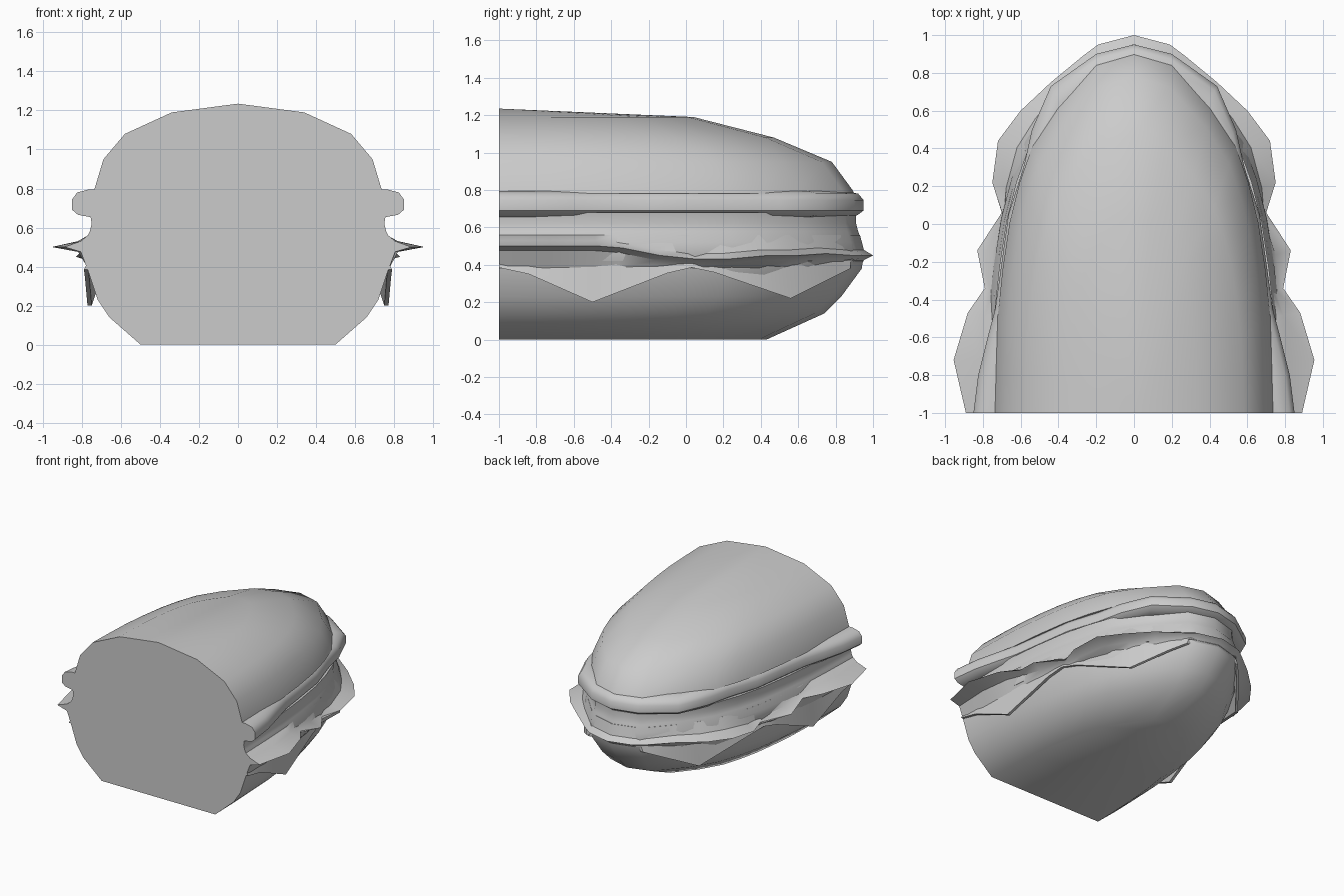
import bpy, bmesh, math

cube = bpy.data.objects.get("Cube")
if cube:
    bpy.data.objects.remove(cube, do_unlink=True)

grey = bpy.data.materials.new("plain grey")
grey.use_nodes = True
grey.diffuse_color = (0.6, 0.6, 0.6, 1)
grey.node_tree.nodes["Principled BSDF"].inputs["Base Color"].default_value = (0.6, 0.6, 0.6, 1)

CUT = -1.0  # the flat cut face of the half loaf
# Plan outline of the loaf: share of half width, share of length from the cut
PLAN = [(1, 0), (.99, .14), (.975, .27), (.94, .4), (.89, .53), (.82, .64),
        (.73, .74), (.55, .85), (.27, .97), (0, 1)]


def finish(name, bm, angle):
    bmesh.ops.remove_doubles(bm, verts=bm.verts, dist=0.0005)
    bmesh.ops.recalc_face_normals(bm, faces=bm.faces)
    mesh = bpy.data.meshes.new(name)
    bm.to_mesh(mesh)
    bm.free()
    mesh.materials.append(grey)
    obj = bpy.data.objects.new(name, mesh)
    bpy.context.collection.objects.link(obj)
    bpy.ops.object.select_all(action='DESELECT')
    obj.select_set(True)
    bpy.context.view_layer.objects.active = obj
    bpy.ops.object.shade_smooth_by_angle(angle=math.radians(angle))
    return obj


def loft(name, halves, angle=42, close_top=True):
    """Skin stacked half outlines, mirrored across x."""
    bm = bmesh.new()
    rings = []
    for half in halves:
        full = half + [(-x, y, z) for x, y, z in reversed(half[:-1])]
        rings.append([bm.verts.new(p) for p in full])
    n = len(rings[0])
    for a, b in zip(rings, rings[1:]):
        for i in range(n):
            j = (i + 1) % n
            bm.faces.new((a[i], a[j], b[j], b[i]))
    bm.faces.new(rings[0])
    if close_top:
        bm.faces.new(rings[-1])
    return finish(name, bm, angle)


def level(width, end, z):
    return [(u * width, CUT + v * (end - CUT), z) for u, v in PLAN]


def half_width(width, end, y):
    t = (y - CUT) / (end - CUT)
    for (u0, v0), (u1, v1) in zip(PLAN, PLAN[1:]):
        if t <= v1:
            return width * (u0 + (u1 - u0) * (t - v0) / (v1 - v0))
    return 0.0


# Bread and the firm filling between
loft("bottom_bun", [level(.5, .43, 0), level(.66, .74, .14), level(.72, .83, .23),
                    level(.77, .94, .38), level(.78, .95, .46)], 50)
loft("filling", [level(.78, .95, .42), level(.79, .95, .46), level(.79, .94, .52),
                 level(.76, .92, .58), level(.75, .91, .62), level(.76, .91, .68)])
loft("top_bun", [level(.74, .9, .78), level(.735, .89, .8), level(.69, .78, .95),
                 level(.58, .47, 1.08), level(.34, .04, 1.19),
                 level(0, CUT, 1.235)], 50, close_top=False)

# Meat slice, bulging past the bread near both ends
MEAT = [(.85, -1), (.825, -.8), (.78, -.62), (.735, -.45), (.7, -.2), (.665, .05),
        (.585, .3), (.54, .5), (.44, .73), (.2, .9), (0, .95)]


def meat_level(inset, z):
    return [(x * (1 - inset), CUT + (y - CUT) * (1 - inset / 2), z) for x, y in MEAT]


loft("meat_slice", [meat_level(i, z) for i, z in
                    [(.1, .655), (.035, .665), (0, .69), (0, .745), (.03, .78), (.1, .795)]])

# Lettuce with a wavy crest
CREST = [(.89, -1, .5), (.955, -.72, .5), (.88, -.47, .5), (.79, -.34, .49),
         (.83, -.14, .45), (.70, .06, .43), (.75, .22, .43), (.72, .44, .45),
         (.6, .6, .45), (.44, .75, .46), (.27, .89, .45), (.19, .95, .45), (0, 1, .45)]


def lettuce_level(dz, reach, z=None):
    ring = []
    for x, y, crest in CREST:
        yi = CUT + (y - CUT) * .965
        xi = half_width(.77, .93, yi)
        ring.append((xi + (x - xi) * reach, yi + (y - yi) * reach,
                     crest + dz if z is None else z))
    return ring


loft("lettuce", [lettuce_level(0, 0, .38), lettuce_level(-.025, .3), lettuce_level(0, 1),
                 lettuce_level(.03, .3), lettuce_level(0, 0, .56)])

# Cheese corners hanging over the lower bread
EDGE = [(-1, .385), (-.84, .35), (-.5, .2), (-.1, .355), (.03, .385),
        (.15, .36), (.56, .22), (.78, .33), (.88, .38)]
for side, label in ((1, "left"), (-1, "right")):
    bm = bmesh.new()
    rows = []
    for y, z in EDGE:
        x = half_width(.78, .96, y)
        rows.append([bm.verts.new((side * (x + dx), y, h))
                     for dx, h in ((-.01, .42), (.01, z), (-.012, z), (-.04, .42))])
    for a, b in zip(rows, rows[1:]):
        for i in range(4):
            j = (i + 1) % 4
            bm.faces.new((a[i], a[j], b[j], b[i]))
    bm.faces.new(rows[0])
    bm.faces.new(rows[-1])
    finish("cheese_" + label, bm, 30)
